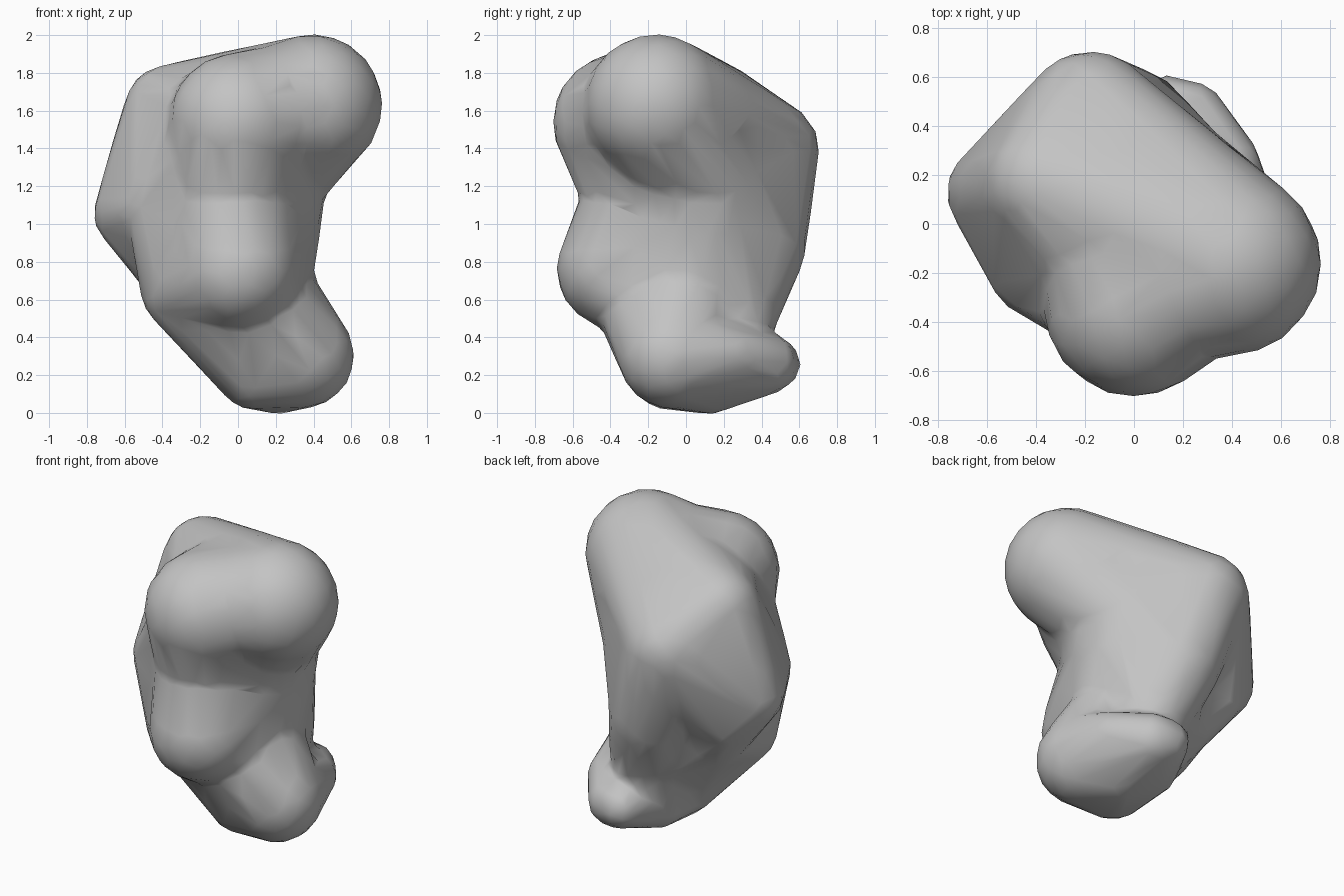
import bpy
import bmesh
from mathutils import Matrix

cube = bpy.data.objects.get("Cube")
if cube:
    bpy.data.objects.remove(cube, do_unlink=True)

# One grey stone colour
stone = bpy.data.materials.new("stone_grey")
stone.use_nodes = True
grey = (0.55, 0.55, 0.55, 1.0)
stone.diffuse_color = grey
bsdf = stone.node_tree.nodes["Principled BSDF"]
bsdf.inputs["Base Color"].default_value = grey
bsdf.inputs["Roughness"].default_value = 0.8

SOFTENING = 0.007  # radius lost when the seams are softened

# Lumps of the boulder: x, y, z, radius
LUMPS = {
    "head_left": (0.39, -0.16, 1.63, 0.37),
    "head_joint": (0.20, -0.22, 1.60, 0.34),
    "head_front": (0.00, -0.34, 1.54, 0.36),
    "head_middle": (-0.08, 0.13, 1.55, 0.30),
    "head_side": (-0.17, -0.08, 1.54, 0.25),
    "head_under": (0.20, -0.12, 1.45, 0.27),
    "cheek": (-0.15, -0.25, 1.38, 0.26),
    "shoulder": (-0.36, 0.17, 1.60, 0.24),
    "back_top": (-0.18, 0.44, 1.39, 0.26),
    "back_left": (-0.27, 0.36, 1.36, 0.25),
    "hump": (-0.57, 0.13, 1.06, 0.19),
    "hump_back": (-0.42, 0.22, 0.89, 0.18),
    "side_front": (-0.42, -0.19, 1.08, 0.17),
    "core": (0.10, 0.06, 1.02, 0.34),
    "core_top": (0.12, 0.13, 1.25, 0.32),
    "neck": (-0.05, -0.19, 1.15, 0.34),
    "back_low": (-0.02, 0.38, 0.88, 0.25),
    "belly": (0.00, -0.37, 0.76, 0.31),
    "flank": (-0.28, -0.15, 0.66, 0.23),
    "flank_back": (-0.25, 0.09, 0.71, 0.22),
    "waist": (0.08, 0.00, 0.66, 0.30),
    "waist_front": (0.02, -0.21, 0.60, 0.27),
    "waist_back": (0.08, 0.27, 0.58, 0.23),
    "base": (0.10, -0.08, 0.24, 0.22),
    "foot_front": (0.34, -0.08, 0.30, 0.27),
    "foot_sole": (0.21, 0.13, 0.16, 0.16),
    "sole_back": (0.06, 0.21, 0.23, 0.17),
    "foot_side": (0.38, 0.25, 0.32, 0.13),
    "foot_back": (0.22, 0.42, 0.26, 0.16),
    "foot_tip": (0.14, 0.47, 0.26, 0.13),
}

# Each bulk is the convex skin around a group of lumps
BULKS = [
    ("head_left", "head_joint", "head_middle"),
    ("head_joint", "head_front", "head_middle"),
    ("head_left", "shoulder", "back_top", "head_middle", "head_side"),
    ("shoulder", "back_top", "back_left", "hump"),
    ("head_middle", "back_top", "hump", "core_top", "core"),
    ("head_front", "neck", "core", "head_middle"),
    ("head_left", "head_under", "core_top"),
    ("head_under", "head_front", "neck", "core"),
    ("cheek", "neck", "side_front", "head_side"),
    ("head_side", "shoulder", "side_front", "hump", "core"),
    ("neck", "side_front", "core", "flank"),
    ("back_top", "back_low", "core", "core_top"),
    ("back_top", "hump", "hump_back", "core"),
    ("neck", "core", "belly", "waist"),
    ("side_front", "hump", "hump_back", "flank_back", "core"),
    ("flank", "flank_back", "waist", "core"),
    ("back_low", "waist_back", "waist", "core"),
    ("flank_back", "waist_back", "waist", "core"),
    ("belly", "flank", "waist"),
    ("waist_front", "flank", "waist", "base"),
    ("waist_front", "waist", "foot_front", "base"),
    ("waist", "waist_back", "flank_back", "base", "flank"),
    ("waist", "waist_back", "base", "foot_sole", "sole_back"),
    ("foot_front", "base", "foot_sole", "sole_back", "foot_side",
     "foot_back", "foot_tip"),
]


def add_bulk(target, names):
    """Add the convex hull of some lumps to the target bmesh."""
    part = bmesh.new()
    for name in names:
        x, y, z, r = LUMPS[name]
        bmesh.ops.create_icosphere(part, subdivisions=3, radius=r + SOFTENING,
                                   matrix=Matrix.Translation((x, y, z)))
    points = [v.co.copy() for v in part.verts]
    part.free()
    hull = bmesh.new()
    for p in points:
        hull.verts.new(p)
    bmesh.ops.convex_hull(hull, input=hull.verts[:])
    loose = [v for v in hull.verts if not v.link_faces]
    bmesh.ops.delete(hull, geom=loose, context="VERTS")
    bmesh.ops.recalc_face_normals(hull, faces=hull.faces[:])
    temp = bpy.data.meshes.new("bulk")
    hull.to_mesh(temp)
    hull.free()
    target.from_mesh(temp)
    bpy.data.meshes.remove(temp)


bm = bmesh.new()
for group in BULKS:
    add_bulk(bm, group)
mesh = bpy.data.meshes.new("boulder")
bm.to_mesh(mesh)
bm.free()
mesh.materials.append(stone)
boulder = bpy.data.objects.new("boulder", mesh)
bpy.context.collection.objects.link(boulder)

# Fuse the bulks, soften the seams, then reduce to coarse facets
remesh = boulder.modifiers.new("fuse", "REMESH")
remesh.mode = "VOXEL"
remesh.voxel_size = 0.03
soften = boulder.modifiers.new("soften", "SMOOTH")
soften.factor = 0.5
soften.iterations = 6
facets = boulder.modifiers.new("facets", "DECIMATE")
facets.ratio = 0.04

# Bake the modifiers and shade
for other in bpy.context.selected_objects:
    other.select_set(False)
boulder.select_set(True)
bpy.context.view_layer.objects.active = boulder
for name in ("fuse", "soften", "facets"):
    bpy.ops.object.modifier_apply(modifier=name)
bpy.ops.object.shade_smooth_by_angle(angle=0.7)
